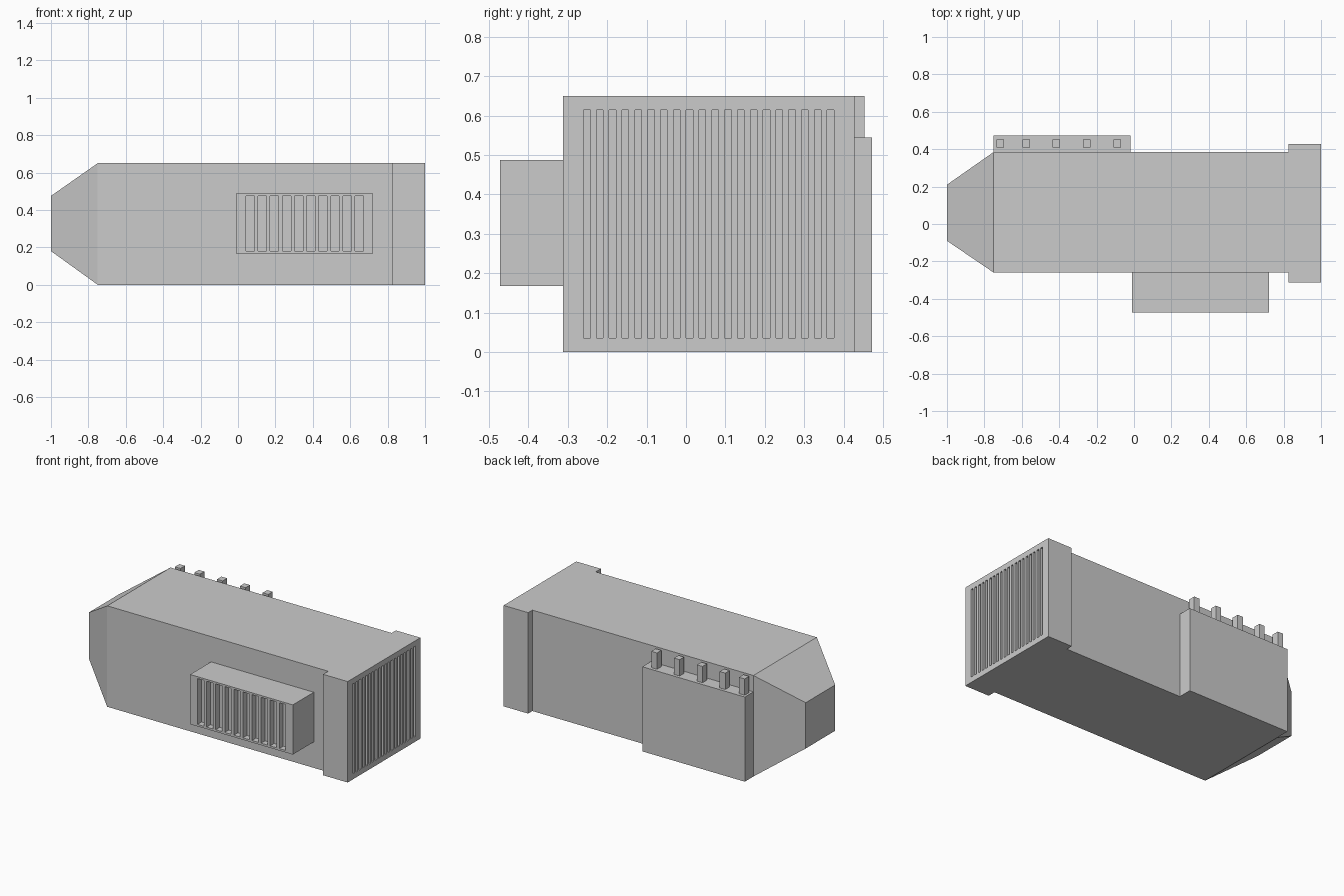
import bpy, bmesh
from mathutils import Matrix, Vector

if "Cube" in bpy.data.objects:
    bpy.data.objects.remove(bpy.data.objects["Cube"])


def add_box(bm, lo, hi):
    lo, hi = Vector(lo), Vector(hi)
    size = hi - lo
    mat = Matrix.Translation((lo + hi) / 2) @ Matrix.Diagonal((*size, 1))
    return bmesh.ops.create_cube(bm, size=1, matrix=mat)["verts"]


def make(name, boxes):
    """One object made of boxes given as (low corner, high corner)."""
    bm = bmesh.new()
    for lo, hi in boxes:
        add_box(bm, lo, hi)
    return finish(name, bm)


def finish(name, bm):
    mesh = bpy.data.meshes.new(name)
    bm.to_mesh(mesh)
    bm.free()
    ob = bpy.data.objects.new(name, mesh)
    bpy.context.collection.objects.link(ob)
    return ob


def cut(ob, boxes):
    cutter = make(ob.name + "_cutter", boxes)
    cutter.hide_render = True
    mod = ob.modifiers.new("slots", "BOOLEAN")
    mod.operation, mod.solver, mod.object = "DIFFERENCE", "EXACT", cutter
    bpy.context.view_layer.objects.active = ob
    bpy.ops.object.modifier_apply(modifier=mod.name)
    bpy.data.objects.remove(cutter)


# Main housing with tapered nose extruded from its left end
bm = bmesh.new()
add_box(bm, (-0.75, -0.26, 0), (0.825, 0.385, 0.65))
bm.normal_update()
end = min(bm.faces, key=lambda f: f.normal.x)
nose = bmesh.ops.extrude_discrete_faces(bm, faces=[end])["faces"][0]
for v in nose.verts:
    v.co = (-1,
            -0.09 if v.co.y < 0 else 0.21,
            0.18 if v.co.z < 0.3 else 0.475)
finish("housing", bm)

# Wider intake block with tall narrow slots on the right end
intake = make("intake_block", [((0.825, -0.312, 0), (1, 0.428, 0.65))])
ys = [-0.2516 + i * 0.03256 for i in range(20)]
cut(intake, [((0.96, y - 0.0085, 0.035), (1.05, y + 0.0085, 0.615)) for y in ys])

# Vent box with ten slots on the front
vent = make("vent_box", [((-0.01, -0.473, 0.167), (0.722, -0.26, 0.487))])
xs = [0.0655 + i * 0.0647 for i in range(10)]
cut(vent, [((x - 0.0225, -0.55, 0.18), (x + 0.0225, -0.433, 0.475)) for x in xs])

# Terminal box on the back, with a row of pegs on top
make("terminal_box", [((-0.75, 0.385, 0), (-0.02, 0.473, 0.545))])
make("terminal_pegs", [((x - 0.02, 0.408, 0.545), (x + 0.02, 0.453, 0.65))
                       for x in (-0.715, -0.577, -0.415, -0.252, -0.09)])
